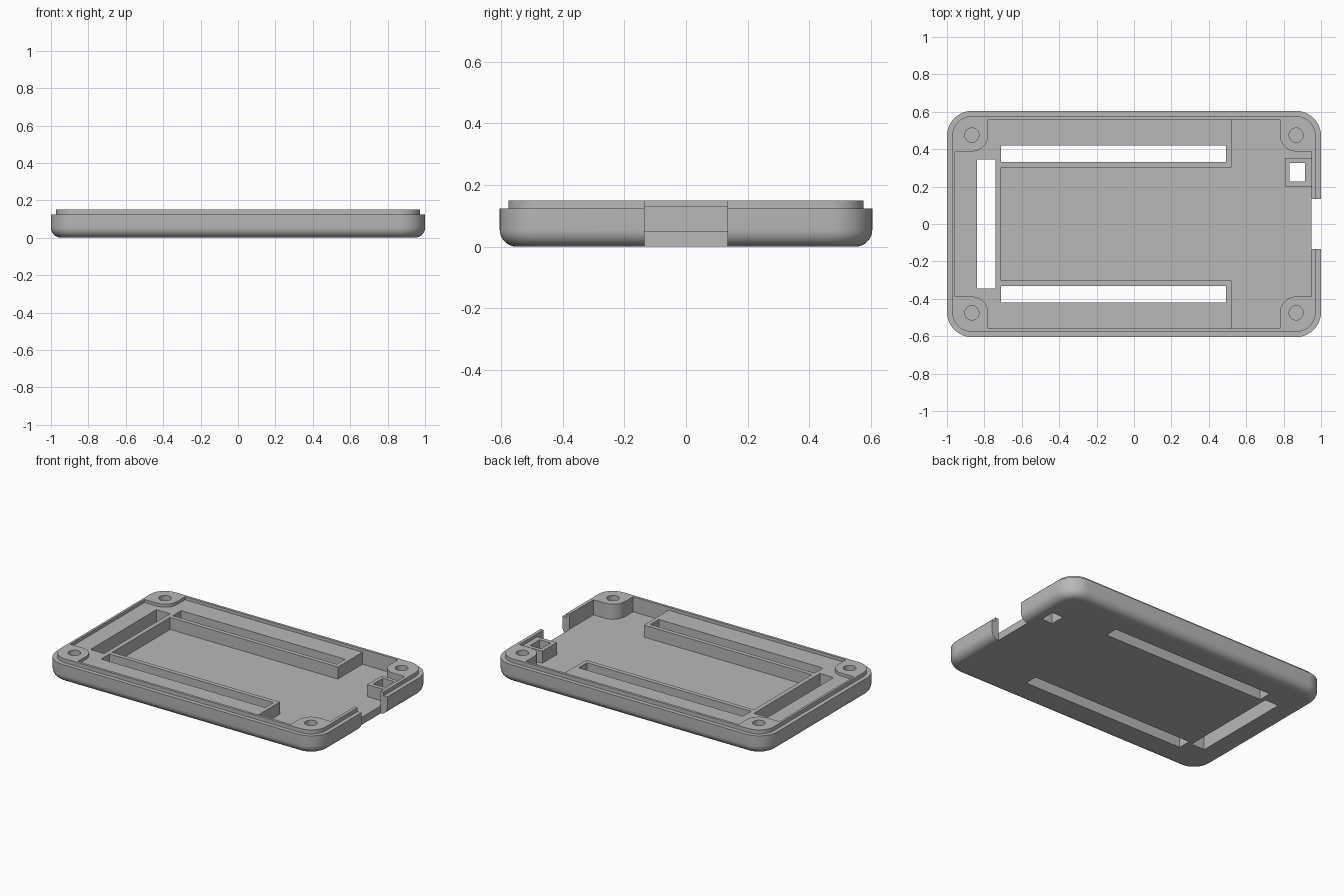
import bpy, bmesh, math
from mathutils import Vector

cube = bpy.data.objects.get("Cube")
if cube:
    bpy.data.objects.remove(cube, do_unlink=True)

FLOOR, SHELF, RIM, TOP = 0.05, 0.13, 0.124, 0.15
HX, HY = 1.0, 0.605            # outer half sizes
IL, IR, IY = -0.957, 0.95, 0.56  # inner wall positions
POST = (0.867, 0.475)          # screw post centre
POST_R = 0.087

grey = bpy.data.materials.new("plain grey")
grey.use_nodes = True
colour = (0.48, 0.48, 0.48, 1)
grey.diffuse_color = colour
grey.node_tree.nodes["Principled BSDF"].inputs["Base Color"].default_value = colour


def loft(name, rings):
    """Solid from matching closed rings, listed bottom to top."""
    bm = bmesh.new()
    loops = [[bm.verts.new(p) for p in ring] for ring in rings]
    n = len(loops[0])
    for a, b in zip(loops, loops[1:]):
        for i in range(n):
            j = (i + 1) % n
            bm.faces.new((a[i], a[j], b[j], b[i]))
    bm.faces.new(loops[0][::-1])
    bm.faces.new(loops[-1])
    bmesh.ops.recalc_face_normals(bm, faces=bm.faces)
    mesh = bpy.data.meshes.new(name)
    bm.to_mesh(mesh)
    bm.free()
    mesh.materials.append(grey)
    obj = bpy.data.objects.new(name, mesh)
    bpy.context.collection.objects.link(obj)
    return obj


def arc(cx, cy, r, start, end, steps=12):
    return [(cx + r * math.cos(math.radians(start + (end - start) * i / steps)),
             cy + r * math.sin(math.radians(start + (end - start) * i / steps)))
            for i in range(steps + 1)]


def rounded_ring(inset, r, z):
    pts = []
    for k, (sx, sy) in enumerate(((1, 1), (-1, 1), (-1, -1), (1, -1))):
        pts += arc(sx * (HX - inset - r), sy * (HY - inset - r), r, 90 * k, 90 * k + 90)
    return [(x, y, z) for x, y in pts]


def prism(name, outline, z0, z1):
    return loft(name, [[(x, y, z) for x, y in outline] for z in (z0, z1)])


def box_outline(x0, x1, y0, y1):
    return [(x0, y0), (x1, y0), (x1, y1), (x0, y1)]


def cut(target, cutter):
    cutter.hide_render = True
    mod = target.modifiers.new(cutter.name, "BOOLEAN")
    mod.operation, mod.solver, mod.object = "DIFFERENCE", "EXACT", cutter
    bpy.context.view_layer.objects.active = target
    bpy.ops.object.modifier_apply(modifier=mod.name)
    bpy.data.objects.remove(cutter, do_unlink=True)


def mirror_y(half):
    """Complete an outline given for y > 0, running from left to right."""
    return half + [(x, -y) for x, y in reversed(half)]


# Outer shell with rounded underside and stepped lip
FIL, COR = 0.055, 0.135
rings = []
for i in range(9):
    t = math.radians(90 * i / 8)
    d = FIL * (1 - math.sin(t))
    rings.append(rounded_ring(d, COR - d, FIL * (1 - math.cos(t))))
rings += [rounded_ring(0, COR, RIM), rounded_ring(0.028, COR - 0.028, RIM),
          rounded_ring(0.028, COR - 0.028, TOP)]
tray = loft("case_tray", rings)

# Outline of the cavity around the corner screw posts
px, py = POST
left_post = [(IL, py - POST_R)] + arc(-px, py, POST_R, -90, 0) + [(-px + POST_R, IY)]
right_post = [(px - POST_R, IY)] + arc(px, py, POST_R, 180, 270) + [(IR, py - POST_R)]

# Deep pocket, leaving the raised shelf and the square holder standing
pocket = [(-0.71, 0.303), (0.52, 0.303), (0.52, IY)] + right_post
holder = [(IR, 0.352), (0.807, 0.352), (0.807, 0.2), (IR, 0.2)]
lower = pocket + holder + [(x, -y) for x, y in reversed(pocket)]
cut(tray, prism("pocket_cutter", lower, FLOOR, 0.3))

# Shallow recess above the shelf
cut(tray, prism("recess_cutter", mirror_y(left_post + right_post), SHELF, 0.3))

# Through slots, holder opening and end notch
openings = [(-0.71, 0.493, 0.332, 0.419), (-0.71, 0.493, -0.419, -0.332),
            (-0.84, -0.74, -0.345, 0.345), (0.832, 0.914, 0.227, 0.327),
            (IR - 0.001, 1.1, -0.135, 0.135)]
for o in openings:
    cut(tray, prism("opening_cutter", box_outline(*o), -0.1, 0.3))

# Blind screw holes
for sx in (-1, 1):
    for sy in (-1, 1):
        hole = arc(sx * px, sy * py, 0.038, 0, 360, 32)[:-1]
        cut(tray, prism("screw_cutter", hole, FLOOR, 0.3))

# Smooth the rounded faces, keep level faces flat
bpy.ops.object.select_all(action="DESELECT")
tray.select_set(True)
bpy.context.view_layer.objects.active = tray
bpy.ops.object.shade_smooth_by_angle(angle=math.radians(30))
for face in tray.data.polygons:
    if abs(face.normal.z) > 0.999:
        face.use_smooth = False
